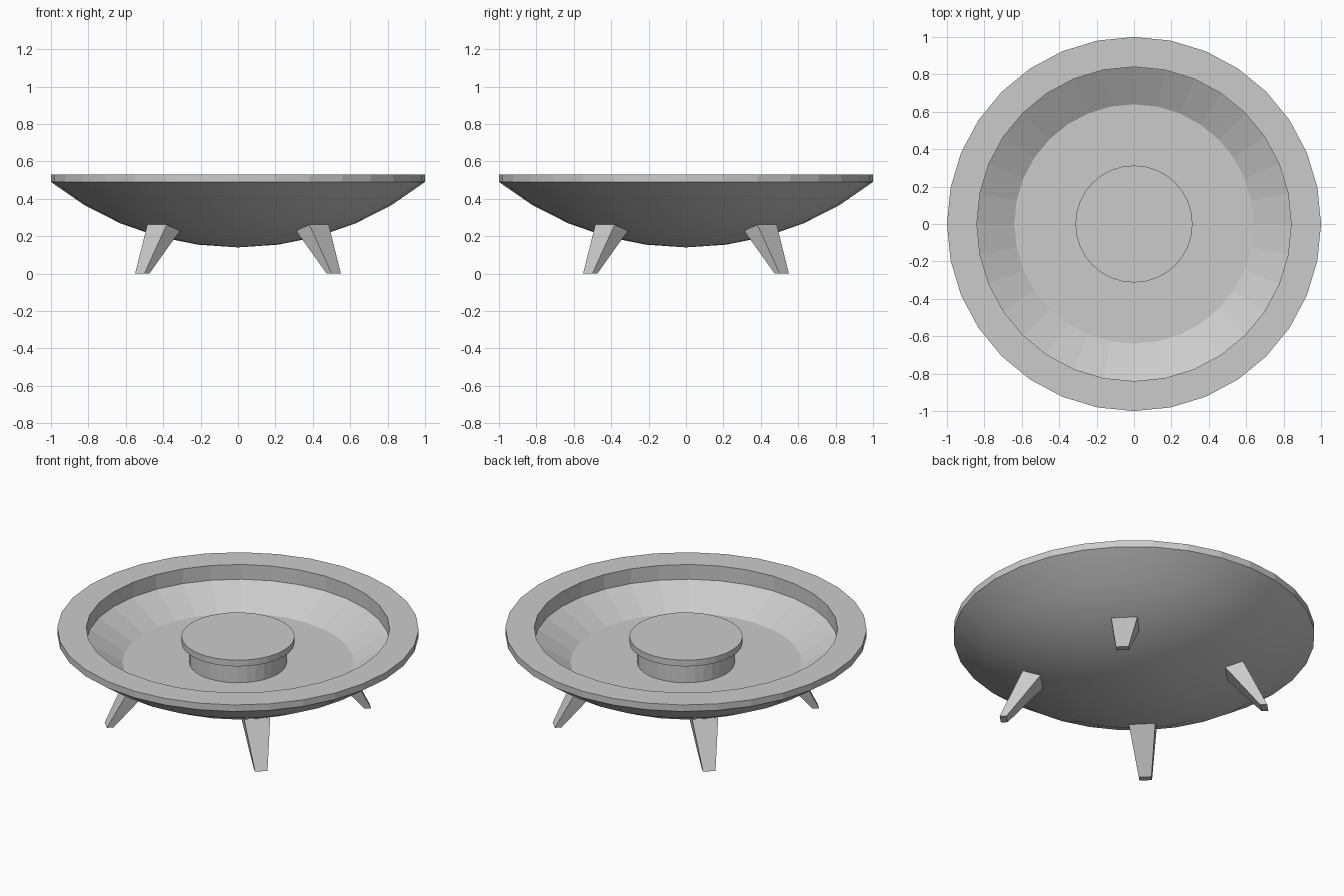
import bpy
import bmesh
from math import sin, cos, asin, pi, sqrt

if "Cube" in bpy.data.objects:
    bpy.data.objects.remove(bpy.data.objects["Cube"])

SIDES = 32


def finish(name, bm):
    bmesh.ops.recalc_face_normals(bm, faces=bm.faces[:])
    mesh = bpy.data.meshes.new(name)
    bm.to_mesh(mesh)
    bm.free()
    obj = bpy.data.objects.new(name, mesh)
    bpy.context.collection.objects.link(obj)
    return obj


def lathe(name, profile, smooth_bands=0):
    """Revolve (radius, z) points; the two end rings are closed with caps."""
    bm = bmesh.new()
    rings = [[bm.verts.new((r * cos(2 * pi * i / SIDES), r * sin(2 * pi * i / SIDES), z))
              for i in range(SIDES)] for r, z in profile]
    for band, (a, b) in enumerate(zip(rings, rings[1:])):
        for i in range(SIDES):
            j = (i + 1) % SIDES
            face = bm.faces.new((a[i], a[j], b[j], b[i]))
            face.smooth = band < smooth_bands
    # pointed underside for the smooth bowl, flat cap otherwise
    if smooth_bands:
        tip = bm.verts.new((0, 0, 0.14))
        for i in range(SIDES):
            bm.faces.new((tip, rings[0][(i + 1) % SIDES], rings[0][i])).smooth = True
    else:
        bm.faces.new(rings[0])
    bm.faces.new(rings[-1])
    return finish(name, bm)


# Bowl: smooth spherical underside, faceted rim, wall, slope and floor
R = 1.604
step = asin(1 / R) / 5
under = [(R * sin(step * k), 0.14 + R * (1 - cos(step * k))) for k in range(1, 6)]
inside = [(1.0, 0.53), (0.84, 0.53), (0.84, 0.44), (0.64, 0.325)]
lathe("bowl", under + inside, smooth_bands=len(under) - 1)

# Central knob: stem with a wider cap
lathe("knob_stem", [(0.27, 0.315), (0.27, 0.455)])
lathe("knob_cap", [(0.313, 0.445), (0.313, 0.483)])


# Four tapered legs splayed along the diagonals
def leg(name, sx, sy):
    bm = bmesh.new()

    def corner(radial, side, z):
        return bm.verts.new((sx * (radial + side) / sqrt(2), sy * (radial - side) / sqrt(2), z))

    foot = [corner(r, s, 0) for r, s in ((0.743, 0.035), (0.743, -0.035), (0.705, -0.035), (0.705, 0.035))]
    top = [corner(r, s, z) for r, s, z in ((0.612, 0.073, 0.262), (0.612, -0.073, 0.262),
                                           (0.513, -0.073, 0.228), (0.513, 0.073, 0.228))]
    bm.faces.new(foot)
    bm.faces.new(top)
    for i in range(4):
        j = (i + 1) % 4
        bm.faces.new((foot[i], foot[j], top[j], top[i]))
    finish(name, bm)


for fb, sy in (("front", -1), ("back", 1)):
    for lr, sx in (("left", -1), ("right", 1)):
        leg(f"{fb}_{lr}_leg", sx, sy)
